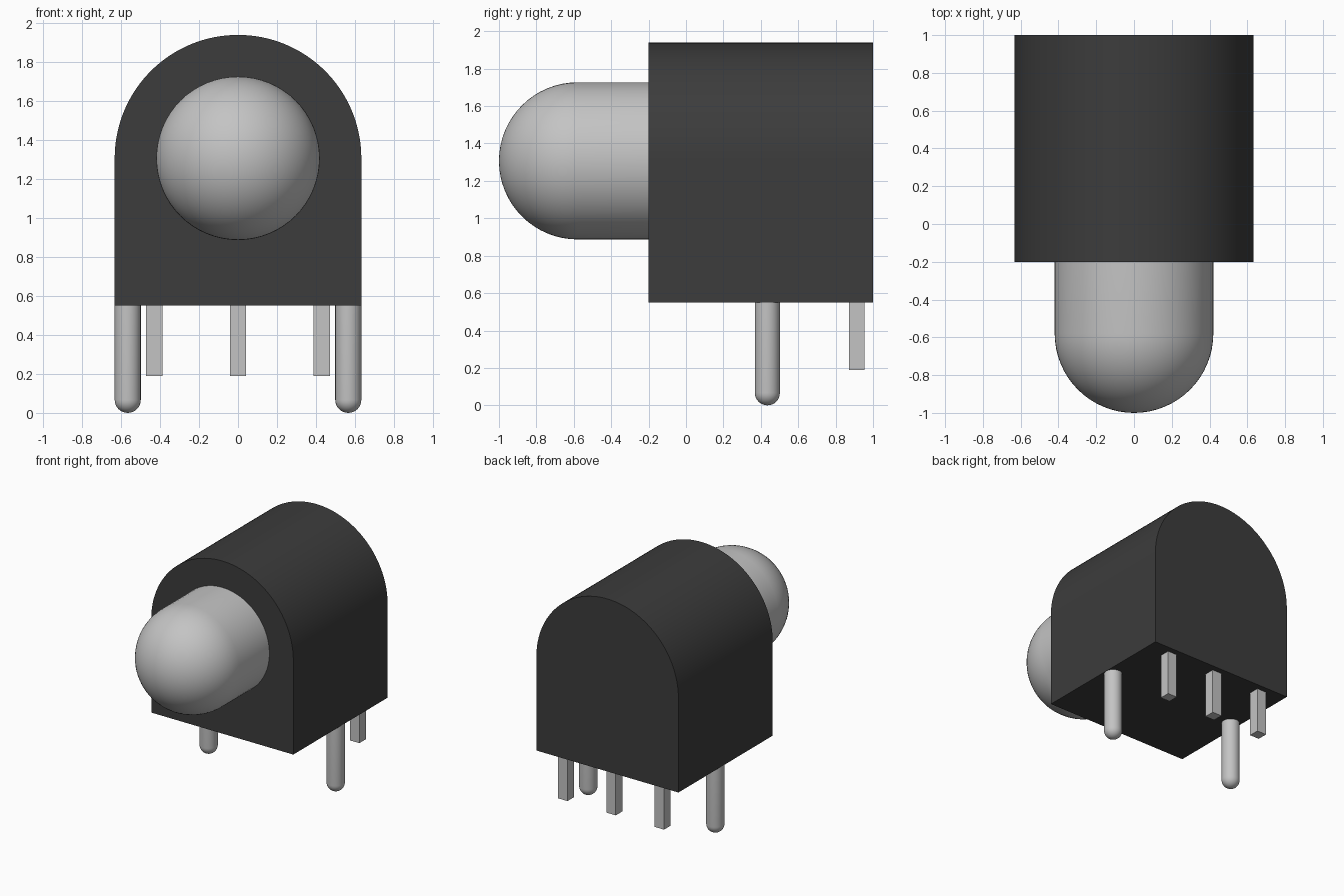
import bpy, bmesh, math
from mathutils import Matrix, Vector

if "Cube" in bpy.data.objects:
    bpy.data.objects.remove(bpy.data.objects["Cube"], do_unlink=True)


def make_material(name, value):
    mat = bpy.data.materials.new(name)
    mat.use_nodes = True
    color = (value, value, value, 1)
    mat.diffuse_color = color
    mat.node_tree.nodes["Principled BSDF"].inputs["Base Color"].default_value = color
    return mat


black_plastic = make_material("black plastic", 0.045)
light_grey = make_material("light grey", 0.55)


def finish(name, bm, mat, smooth=True):
    bmesh.ops.recalc_face_normals(bm, faces=bm.faces)
    mesh = bpy.data.meshes.new(name)
    bm.to_mesh(mesh)
    bm.free()
    mesh.materials.append(mat)
    obj = bpy.data.objects.new(name, mesh)
    bpy.context.collection.objects.link(obj)
    if smooth:
        bpy.ops.object.select_all(action="DESELECT")
        obj.select_set(True)
        bpy.context.view_layer.objects.active = obj
        bpy.ops.object.shade_smooth_by_angle(angle=math.radians(35))
    return obj


def round_ended_rod(name, radius, length, tip, rotation, mat, segments):
    """Rod with a hemispherical tip at the origin, growing along +z, then placed."""
    rings = segments // 4
    profile = [(radius * math.sin(a), radius - radius * math.cos(a))
               for a in (math.pi / 2 * i / rings for i in range(rings + 1))]
    profile += [(radius, length), (0, length)]
    bm = bmesh.new()
    verts = [bm.verts.new((r, 0, z)) for r, z in profile]
    edges = [bm.edges.new(pair) for pair in zip(verts, verts[1:])]
    bmesh.ops.spin(bm, geom=verts + edges, cent=(0, 0, 0), axis=(0, 0, 1),
                   angle=math.tau, steps=segments)
    bmesh.ops.remove_doubles(bm, verts=bm.verts, dist=0.0001)
    bm.transform(Matrix.Translation(tip) @ rotation)
    return finish(name, bm, mat)


# Housing: arched profile extruded from front to back
half_width, arch_z, base_z = 0.633, 1.307, 0.55
front_y, back_y, arch_steps = -0.2, 1.0, 64
outline = [(-half_width, base_z), (half_width, base_z)]
outline += [(half_width * math.cos(a), arch_z + half_width * math.sin(a))
            for a in (math.pi * i / arch_steps for i in range(arch_steps + 1))]
bm = bmesh.new()
face = bm.faces.new([bm.verts.new((x, front_y, z)) for x, z in outline])
extruded = bmesh.ops.extrude_face_region(bm, geom=[face], use_keep_orig=True)
moved = [v for v in extruded["geom"] if isinstance(v, bmesh.types.BMVert)]
bmesh.ops.translate(bm, verts=moved, vec=(0, back_y - front_y, 0))
finish("housing", bm, black_plastic)

# Domed lens pointing forward
round_ended_rod("lens", 0.42, 0.82, Vector((0, -1, arch_z)),
                Matrix.Rotation(-math.pi / 2, 4, "X"), light_grey, 64)

# Round locating pegs
for side, x in (("right", -0.566), ("left", 0.566)):
    round_ended_rod(side + "_peg", 0.067, base_z + 0.01, Vector((x, 0.435, 0)),
                    Matrix.Identity(4), light_grey, 32)

# Square leads along the back
lead_bottom, lead_top, lead_width = 0.19, base_z + 0.01, 0.083
for name, x in (("right_lead", -0.43), ("middle_lead", 0), ("left_lead", 0.43)):
    bm = bmesh.new()
    bmesh.ops.create_cube(bm, size=1)
    bm.transform(Matrix.Translation((x, 0.912, (lead_bottom + lead_top) / 2))
                 @ Matrix.Diagonal((lead_width, lead_width, lead_top - lead_bottom, 1)))
    finish(name, bm, light_grey, smooth=False)
